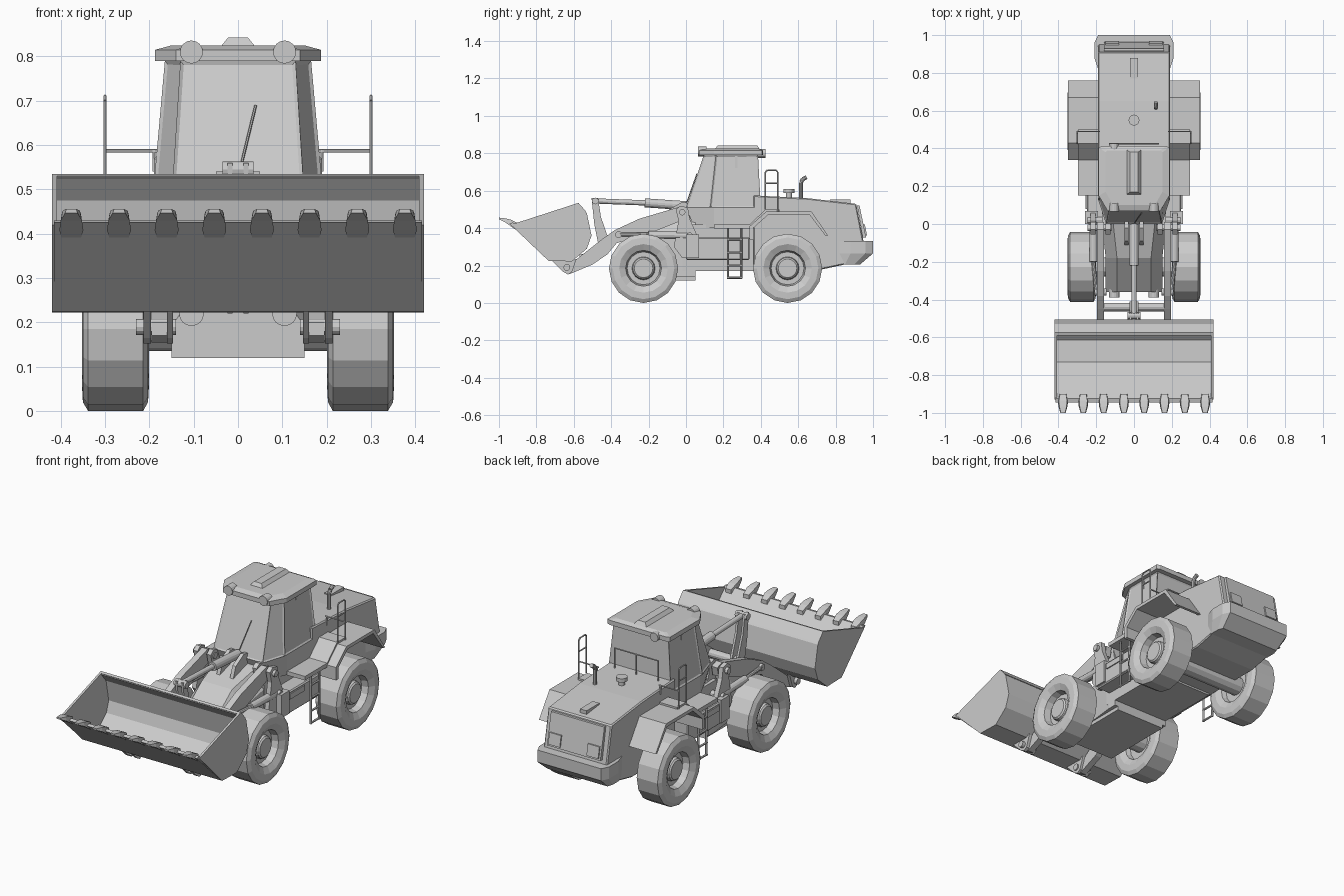
import bpy, bmesh, math
from mathutils import Vector, Matrix

if "Cube" in bpy.data.objects:
    bpy.data.objects.remove(bpy.data.objects["Cube"])


def finish(name, bm, mirror=False, bevel=0):
    bmesh.ops.recalc_face_normals(bm, faces=bm.faces)
    me = bpy.data.meshes.new(name)
    bm.to_mesh(me)
    bm.free()
    ob = bpy.data.objects.new(name, me)
    bpy.context.collection.objects.link(ob)
    if bevel:
        b = ob.modifiers.new("bevel", 'BEVEL')
        b.width, b.segments = bevel, 1
    if mirror:
        ob.modifiers.new("mirror", 'MIRROR')
    return ob


def loft(name, rings, mirror=False, bevel=0, inset=0, closed=False):
    """Skin a list of equal-length point rings; closed joins last to first instead of capping."""
    bm = bmesh.new()
    vs = [[bm.verts.new(p) for p in r] for r in rings]
    n = len(vs[0])
    sides = []
    pairs = list(zip(vs, vs[1:])) + ([(vs[-1], vs[0])] if closed else [])
    for a, b in pairs:
        for i in range(n):
            sides.append(bm.faces.new((a[i], a[(i + 1) % n], b[(i + 1) % n], b[i])))
    if not closed:
        bm.faces.new(vs[0])
        bm.faces.new(vs[-1])
    if inset:
        bmesh.ops.recalc_face_normals(bm, faces=bm.faces)
        bmesh.ops.inset_individual(bm, faces=sides[-n:], thickness=inset, depth=-0.005)
    return finish(name, bm, mirror, bevel)


def prism(name, yz, x0, x1, **kw):
    return loft(name, [[(x, y, z) for y, z in yz] for x in (x0, x1)], **kw)


def box(name, x0, x1, y0, y1, z0, z1, **kw):
    return prism(name, [(y0, z0), (y1, z0), (y1, z1), (y0, z1)], x0, x1, **kw)


def plan(half, z):
    """Full outline from its right half, at height z."""
    return [(x, y, z) for x, y in half] + [(-x, y, z) for x, y in reversed(half)]


def add_rod(bm, a, b, r, n, r2=None):
    a, b = Vector(a), Vector(b)
    q = (b - a).to_track_quat('Z', 'Y').to_matrix().to_4x4()
    bmesh.ops.create_cone(bm, cap_ends=True, segments=n, radius1=r, radius2=r if r2 is None else r2,
                          depth=(b - a).length, matrix=Matrix.Translation((a + b) / 2) @ q)


def rods(name, segs, r, n=12, mirror=False):
    bm = bmesh.new()
    for a, b in segs:
        add_rod(bm, a, b, r, n)
    return finish(name, bm, mirror)


def path(pts):
    return list(zip(pts, pts[1:]))


def strip(pts, t):
    """Closed profile of a bent sheet: the path plus the same path shifted down."""
    return pts + [(y, z - t) for y, z in reversed(pts)]


# Wheels: revolved tyre and rim section
TYRE = [(.0, .325), (.05, .325), (.058, .318), (.062, .30), (.088, .30), (.096, .335), (.13, .352),
        (.165, .35), (.185, .338), (.185, .214), (.165, .203), (.13, .201), (.096, .215), (.088, .24), (.0, .24)]
for label, cy in (("front", -.227), ("rear", .543)):
    bm = bmesh.new()
    vs = [bm.verts.new((x, cy, .185 + r)) for r, x in TYRE]
    es = [bm.edges.new(e) for e in zip(vs, vs[1:])]
    bmesh.ops.spin(bm, geom=vs + es, cent=(0, cy, .185), axis=(1, 0, 0), angle=2 * math.pi,
                   steps=16, use_duplicate=False)
    bmesh.ops.remove_doubles(bm, verts=bm.verts, dist=1e-4)
    finish(label + "_wheels", bm, mirror=True)
    rods(label + "_axle", [((-.25, cy, .185), (.25, cy, .185))], .05, 12)

# Rear body, counterweight and rear details
prism("rear_body", [(.36, .575), (.65, .56), (.91, .53), (.955, .30), (.87, .21), (.73, .18), (.36, .18)],
      -.19, .19, bevel=.006)
BUMP = [(.19, .82), (.21, .88), (.21, .96), (.19, 1.0)]
loft("counterweight", [plan(BUMP, .33), plan(BUMP, .265), plan([(.18, .80), (.19, .85), (.19, .9), (.18, .93)], .205)])
prism("rear_grille_frame", [(.915, .52), (.928, .52), (.963, .35), (.945, .35)], -.16, .16)
prism("rear_lamps", [(.94, .42), (.956, .42), (.968, .36), (.95, .36)], .08, .15, mirror=True)
box("hood_latch", -.02, .02, .77, .88, .53, .553)
rods("air_intake_stem", [((0, .55, .55), (0, .55, .60))], .016)
rods("air_intake_cap", [((0, .55, .588), (0, .55, .608))], .029)
rods("exhaust_pipe", path([(.116, .615, .55), (.116, .615, .645), (.116, .625, .662), (.116, .645, .672)]), .011, 10)

# Mid chassis, belly and side boxes
box("mid_chassis", -.17, .17, -.02, .40, .17, .42)
box("belly_plate", -.15, .15, -.36, .05, .12, .18)
box("side_tank", .15, .25, .0, .34, .23, .35, mirror=True, bevel=.006)
box("side_tank_panel", .25, .256, .08, .21, .31, .34, mirror=True)
box("battery_box", .19, .26, .0, .07, .24, .365, mirror=True)

# Rear fenders and access platforms
prism("rear_fenders", [(.34, .34), (.34, .41), (.43, .49), (.67, .49), (.76, .36),
                       (.745, .36), (.66, .472), (.44, .472), (.36, .40), (.36, .34)], .185, .35, mirror=True)
prism("platforms", strip([(.15, .42), (.34, .42), (.425, .50), (.50, .50)], .022), .17, .297, mirror=True)

# Ladders and handrails
steps = [((.28, .22, z), (.28, .30, z)) for z in (.135, .20, .27, .34)]
steps += [((.28, y, .13), (.28, y, .41)) for y in (.225, .295)]
rods("ladders", steps, .006, 6, mirror=True)
rail = path([(.30, .425, .50), (.30, .425, .70), (.30, .435, .71), (.30, .48, .71), (.30, .49, .70), (.30, .49, .49)])
rail += [((.30, .425, .64), (.30, .49, .64)), ((.30, .49, .587), (.18, .49, .587)), ((.19, .49, .59), (.19, .49, .54))]
rods("side_handrails", rail, .004, 6, mirror=True)
back = path([(-.13, .425, .56), (-.13, .425, .68), (.13, .425, .68), (.13, .425, .56)])
rods("hood_handrail", back + [((0, .425, .56), (0, .425, .68))], .004, 6)

# Cab with recessed panes, roof and lamps
loft("cab_base", [plan([(.14, .045), (.19, .15), (.19, .40)], .40), plan([(.148, .0), (.19, .15), (.19, .40)], .51)])
loft("cab", [plan([(.148, .0), (.19, .13), (.19, .40)], .51),
             plan([(.13, .095), (.165, .16), (.165, .385)], .79)], inset=.011)
prism("door_pillar", [(.262, .53), (.275, .53), (.275, .785), (.262, .785)], .155, .166, mirror=True)
ROOF = [(.14, .07), (.187, .15), (.187, .405), (.17, .412)]
loft("cab_roof", [plan(ROOF, .79), plan(ROOF, .815), plan([(.11, .10), (.15, .17), (.15, .38), (.14, .39)], .825)])
loft("roof_hump", [plan([(.045, .15), (.045, .40)], .815), plan([(.022, .17), (.022, .38)], .843)])
rods("front_roof_lamps", [((.105, .065, .81), (.105, .11, .81))], .026, 16, mirror=True)
rods("rear_roof_lamp", [((-.105, .38, .80), (-.105, .425, .80))], .024, 14)
rods("windscreen_wiper", [((0, .0, .525), (.04, .058, .69))], .003, 6)

# Front frame, towers and headlamps
FRAME = [((.05, .48), (.17, .12)), ((0, .475), (.17, .11)), ((-.18, .42), (.15, .09)), ((-.36, .28), (.15, .09))]
loft("front_frame", [[(-w, y, .14), (w, y, .14), (w, y, z - .09), (t, y, z), (-t, y, z), (-w, y, z - .09)]
                     for (y, z), (w, t) in FRAME])
prism("cylinder_cradle", [(.03, .53), (-.02, .54), (-.09, .50), (-.12, .42), (.03, .44)], .03, .05, mirror=True)
TOWER = [(-.065, .30), (-.04, .44), (-.055, .50), (-.03, .52), (.01, .51), (.02, .45), (.06, .36), (.06, .24), (-.02, .24)]
prism("outer_towers", TOWER, .205, .23, mirror=True)
prism("inner_towers", TOWER, .125, .15, mirror=True)
rods("tower_pins", [((.12, -.02, .485), (.245, -.02, .485)), ((.12, .02, .36), (.245, .02, .36))], .017, 12, mirror=True)
rods("headlamps", [((.105, -.39, .22), (.105, -.34, .22))], .028, 16, mirror=True)

# Lift arms, cross tube and hydraulic cylinders
prism("lift_arms", [(.01, .50), (-.03, .515), (-.25, .45), (-.38, .39), (-.45, .34), (-.60, .222), (-.655, .20),
                    (-.655, .17), (-.62, .155), (-.50, .205), (-.42, .26), (-.37, .32), (-.2, .37), (0, .45)],
      .16, .195, mirror=True)
rods("cross_tube", [((-.17, -.44, .315), (.17, -.44, .315))], .022)
rods("arm_pins", [((.145, -.36, .365), (.21, -.36, .365)), ((.14, -.637, .19), (.23, -.637, .19))], .018, 12, mirror=True)
rods("lift_cylinders", [((.215, .02, .36), (.215, -.20, .365))], .02, 12, mirror=True)
rods("lift_rods", [((.215, -.20, .365), (.2, -.36, .365))], .011, 10, mirror=True)
rods("tilt_cylinder", [((0, .0, .52), (0, -.22, .535))], .024, 14)
rods("tilt_rod", [((0, -.22, .535), (0, -.48, .545))], .014)
CRANK = [(-.505, .56), (-.47, .56), (-.455, .46), (-.41, .33), (-.44, .27), (-.49, .22), (-.51, .25), (-.47, .32), (-.49, .42)]
prism("bell_crank", CRANK, .012, .024, mirror=True)
rods("crank_pins", [((-.035, y, z), (.035, y, z)) for y, z in ((-.485, .545), (-.49, .24))], .018)
rods("bucket_link", [((0, -.49, .24), (0, -.57, .25))], .014)

# Bucket shell, side plates, hinge brackets and teeth
OUT = [(-.945, .425), (-.735, .225), (-.61, .222), (-.53, .29), (-.505, .36), (-.53, .48), (-.575, .535)]
INN = [(-.59, .525), (-.548, .475), (-.525, .36), (-.545, .30), (-.615, .24), (-.73, .243), (-.925, .43)]
prism("bucket_shell", OUT + INN, -.415, .415)
prism("bucket_sides", [(-.93, .42)] + OUT[1:], .408, .42, mirror=True)
prism("bucket_top_lip", [(-.535, .49), (-.575, .535), (-.59, .53), (-.555, .485)], -.42, .42)
prism("bucket_brackets", [(-.72, .228), (-.655, .165), (-.63, .152), (-.61, .165), (-.585, .235)], .147, .16, mirror=True)
prism("bucket_outer_brackets", [(-.72, .228), (-.655, .165), (-.63, .152), (-.61, .165), (-.585, .235)],
      .196, .213, mirror=True)
for i in range(8):
    x = -.376 + i * .1075
    secs = [(-.90, .385, .427, .02), (-.935, .408, .445, .027), (-.965, .43, .452, .024), (-1.0, .447, .456, .014)]
    loft("bucket_tooth", [[(x - w, y, a), (x + w, y, a), (x + w * .8, y, b), (x - w * .8, y, b)] for y, a, b, w in secs])
